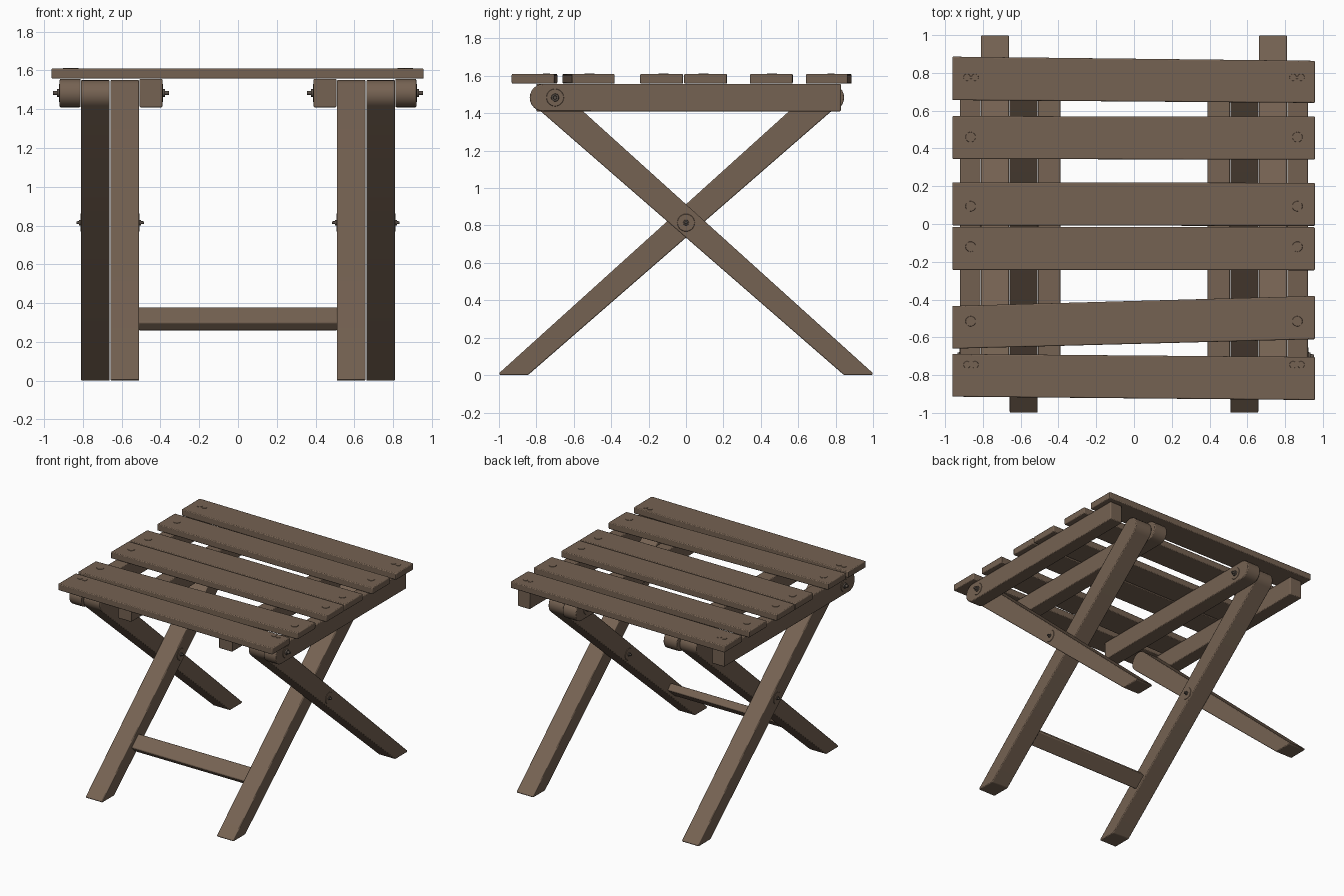
import bpy, bmesh, math
from mathutils import Matrix, Vector

if "Cube" in bpy.data.objects:
    bpy.data.objects.remove(bpy.data.objects["Cube"])


def material(name, rgb):
    m = bpy.data.materials.new(name)
    m.diffuse_color = (*rgb, 1)
    m.use_nodes = True
    m.node_tree.nodes["Principled BSDF"].inputs["Base Color"].default_value = m.diffuse_color
    return m


WOOD = material("brown wood", (0.178, 0.122, 0.084))
METAL = material("dark metal", (0.10, 0.08, 0.065))


def finish(name, bm, mat, bevel=0.0):
    bmesh.ops.recalc_face_normals(bm, faces=bm.faces)
    me = bpy.data.meshes.new(name)
    bm.to_mesh(me)
    bm.free()
    me.materials.append(mat)
    ob = bpy.data.objects.new(name, me)
    bpy.context.collection.objects.link(ob)
    bpy.context.view_layer.objects.active = ob
    ob.select_set(True)
    if bevel:
        mod = ob.modifiers.new("bevel", 'BEVEL')
        mod.width, mod.segments = bevel, 2
        mod.limit_method, mod.angle_limit = 'ANGLE', math.radians(40)
    bpy.ops.object.shade_smooth_by_angle(angle=math.radians(35))
    ob.select_set(False)
    return ob


def prism(name, profile, x0, x1, bevel=0.01):
    """Extrude a (y, z) profile from x0 to x1."""
    bm = bmesh.new()
    face = bm.faces.new([bm.verts.new((x0, y, z)) for y, z in profile])
    ext = bmesh.ops.extrude_face_region(bm, geom=[face])
    verts = [v for v in ext["geom"] if isinstance(v, bmesh.types.BMVert)]
    bmesh.ops.translate(bm, verts=verts, vec=(x1 - x0, 0, 0))
    return finish(name, bm, WOOD, bevel)


def arc(cy, cz, r, a0, a1, n=12):
    return [(cy + r * math.cos(math.radians(a0 + (a1 - a0) * i / n)),
             cz + r * math.sin(math.radians(a0 + (a1 - a0) * i / n))) for i in range(n + 1)]


def discs(name, pos, axis, steps, mat, sides=20):
    """Stack of (radius, start, end) cylinders along an axis."""
    bm = bmesh.new()
    rot = Vector((0, 0, 1)).rotation_difference(Vector(axis)).to_matrix().to_4x4()
    for r, a, b in steps:
        m = Matrix.Translation(pos) @ rot @ Matrix.Translation((0, 0, (a + b) / 2))
        bmesh.ops.create_cone(bm, cap_ends=True, segments=sides, radius1=r,
                              radius2=r * 0.9, depth=b - a, matrix=m)
    return finish(name, bm, mat)


def flip(profile):
    return [(-y, z) for y, z in profile]


# Profiles of the crossing legs and of the seat rails
leg = [(0.845, 0.0), (0.995, 0.0), (1.0, 0.01)] + arc(-0.735, 1.475, 0.076, 48, 229)
rail = [(0.828, 1.41), (0.828, 1.557)] + arc(-0.762, 1.4835, 0.0735, 90, 270)
inner_rail = [(0.80, 1.41), (0.80, 1.557)] + arc(-0.772, 1.4835, 0.0735, 90, 270)

NUT = [(0.022, 0, 0.014), (0.011, 0.014, 0.034)]
WASHER = [(0.05, -0.005, 0.003)]

for side, s in (("left", -1), ("right", 1)):
    # Legs and rails
    prism(f"outer_leg_{side}", leg, s * 0.662, s * 0.81)
    prism(f"inner_leg_{side}", flip(leg), s * 0.51, s * 0.658)
    prism(f"outer_rail_{side}", rail, s * 0.812, s * 0.92, 0.006)
    prism(f"inner_rail_{side}", flip(inner_rail), s * 0.39, s * 0.508, 0.006)
    # Pivot bolts with washers
    for part, x, y, z, d in (("outer_rail", 0.92, -0.70, 1.484, 1), ("inner_rail", 0.39, 0.70, 1.484, -1),
                             ("outer_leg", 0.81, 0, 0.815, 1), ("inner_leg", 0.51, 0, 0.815, -1)):
        k = 1 if "rail" in part else 0.7
        pos, axis = (s * x, y, z), (s * d, 0, 0)
        discs(f"{part}_washer_{side}", pos, axis, WASHER, WOOD, 28)
        discs(f"{part}_bolt_{side}", pos, axis, [(r * k, a * k, b * k) for r, a, b in NUT], METAL, 12)

# Crossbar between the inner legs, tilted with them
t = math.radians(41.5)
u, v = Vector((math.cos(t), math.sin(t))), Vector((-math.sin(t), math.cos(t)))
bar = [Vector((-0.56, 0.318)) + u * a * 0.06 + v * b * 0.03
       for a, b in ((-1, -1), (1, -1), (1, 1), (-1, 1))]
prism("crossbar", [tuple(p) for p in bar], -0.515, 0.515, 0.008)

# Seat slats: back edge and front edge at the left end, then at the right end
slats = [(0.886, 0.656, 0.864, 0.641), (0.571, 0.344, 0.569, 0.341), (0.220, -0.008, 0.218, -0.010),
         (-0.015, -0.243, -0.017, -0.245), (-0.434, -0.660, -0.381, -0.610), (-0.688, -0.914, -0.704, -0.932)]
screw_y = (0.776, 0.46, 0.094, -0.12, -0.515, -0.745)
for i, (a, b, c, d) in enumerate(slats):
    bm = bmesh.new()
    rows = [[bm.verts.new((x, y, z)) for x, y in ((-0.962, b), (0.958, d), (0.958, c), (-0.962, a))]
            for z in (1.558, 1.61)]
    bm.faces.new(rows[0])
    bm.faces.new(rows[1])
    for j in range(4):
        k = (j + 1) % 4
        bm.faces.new((rows[0][j], rows[0][k], rows[1][k], rows[1][j]))
    finish(f"slat_{i + 1}", bm, WOOD, 0.006)
    # Screw heads: pairs on the end slats, single ones between
    for s in (-1, 1):
        for n, x in enumerate((0.842, 0.884) if i in (0, 5) else (0.865,)):
            r = 0.02 if i in (0, 5) else 0.029
            discs(f"slat_{i + 1}_screw_{'left' if s < 0 else 'right'}_{n + 1}",
                  (s * x, screw_y[i], 1.61), (0, 0, 1), [(r, -0.005, 0.003)], WOOD)
